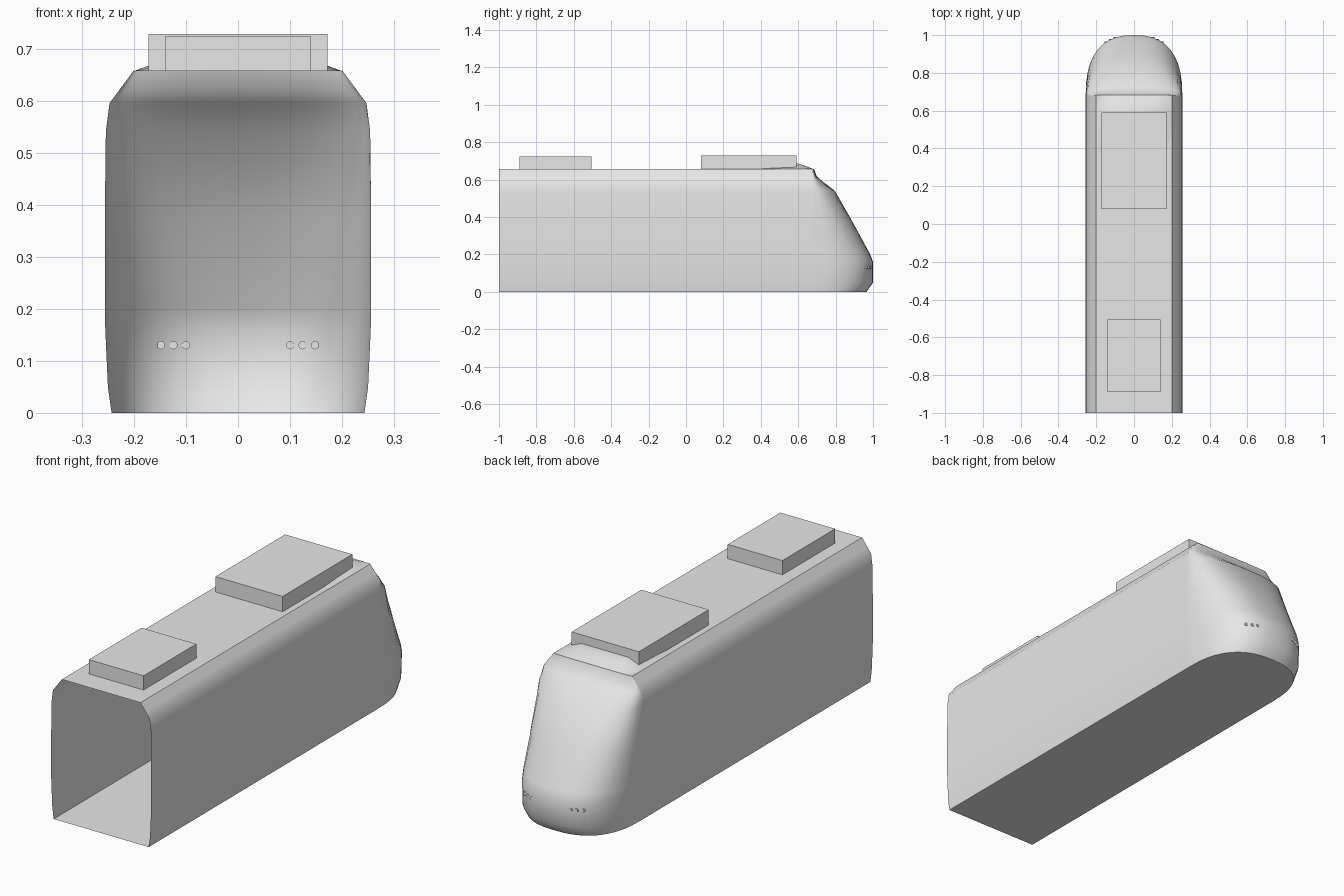
import bpy, bmesh, math

cube = bpy.data.objects.get("Cube")
if cube:
    bpy.data.objects.remove(cube, do_unlink=True)

grey = bpy.data.materials.new("light_grey")
grey.use_nodes = True
grey.diffuse_color = (0.8, 0.8, 0.8, 1)
grey.node_tree.nodes["Principled BSDF"].inputs["Base Color"].default_value = (0.8, 0.8, 0.8, 1)

# Height, half width and nose reach of each level, from floor to roof
LEVELS = [(0, 0.243, 0.965), (0.05, 0.25, 1.0), (0.16, 0.255, 1.0),
          (0.2, 0.256, 0.985), (0.37, 0.256, 0.893), (0.54, 0.254, 0.796),
          (0.595, 0.247, 0.725), (0.622, 0.227, 0.698), (0.657, 0.201, 0.684)]
REAR, JOIN, ROOF = -1.0, 0.68, 0.657


def finish(name, bm, angle=None):
    bmesh.ops.recalc_face_normals(bm, faces=bm.faces)
    mesh = bpy.data.meshes.new(name)
    bm.to_mesh(mesh)
    bm.free()
    mesh.materials.append(grey)
    obj = bpy.data.objects.new(name, mesh)
    bpy.context.collection.objects.link(obj)
    if angle:
        bpy.ops.object.select_all(action='DESELECT')
        obj.select_set(True)
        bpy.context.view_layer.objects.active = obj
        bpy.ops.object.shade_smooth_by_angle(angle=math.radians(angle))
    return obj


def loft(bm, rows, closed=False):
    """Skin a list of point rows and return the vertex rows."""
    rings = [[bm.verts.new(p) for p in row] for row in rows]
    for a, b in zip(rings, rings[1:]):
        n = len(a)
        for i in range(n if closed else n - 1):
            j = (i + 1) % n
            bm.faces.new((a[i], a[j], b[j], b[i]))
    return rings


def box(name, half_width, y0, y1, top):
    bm = bmesh.new()
    bmesh.ops.create_cube(bm, size=1)
    for v in bm.verts:
        v.co = (v.co.x * 2 * half_width, y1 if v.co.y > 0 else y0,
                top if v.co.z > 0 else ROOF)
    return finish(name, bm)


# Hollow body tube, open at the rear
section = [(w, z) for z, w, _ in LEVELS] + [(-w, z) for z, w, _ in reversed(LEVELS)]
bm = bmesh.new()
loft(bm, [[(x, y, z) for x, z in section] for y in (REAR, JOIN)], closed=True)
finish("body_shell", bm, 40)


# Rounded nose with sloping windscreen
def plan_arc(z, w, tip, steps=20):
    row = []
    for i in range(steps + 1):
        a = math.pi * i / steps
        c, s = math.cos(a), max(math.sin(a), 0)
        row.append((math.copysign(abs(c) ** 0.8, c) * w,
                    JOIN + (tip - JOIN) * s ** 0.8, z))
    return row


bm = bmesh.new()
rings = loft(bm, [plan_arc(*level) for level in LEVELS])
bm.faces.new(rings[0])
bm.faces.new(rings[-1])
finish("nose", bm, 50)

# Roof equipment boxes
box("front_roof_box", 0.172, 0.08, 0.59, 0.728)
box("rear_roof_box", 0.14, -0.89, -0.505, 0.723)

# Low fairing rising from the roof ahead of the front box
rows = []
for y, rise in ((0.38, 0), (0.48, 0.018), (0.59, 0.031), (0.63, 0.02), (JOIN, 0)):
    rows.append([(x, y, ROOF + rise * f) for x, f in
                 ((-0.2, 0), (-0.17, 0.35), (-0.12, 1), (0.12, 1), (0.17, 0.35), (0.2, 0))])
bm = bmesh.new()
loft(bm, rows)
finish("roof_fairing", bm, 60)

# Small lamps low on the nose, mirrored left and right
for side, label in ((1, "left"), (-1, "right")):
    for i in range(3):
        x = 0.1 + 0.024 * i
        y = JOIN + 0.32 * (1 - (x / 0.255) ** 2.5) ** 0.4
        bm = bmesh.new()
        bmesh.ops.create_cone(bm, cap_ends=True, segments=12, radius1=0.008,
                              radius2=0.008, depth=0.009)
        lamp = finish(f"{label}_lamp_{i + 1}", bm, 40)
        lamp.location = (side * x, y - 0.002, 0.13)
        lamp.rotation_euler = (math.pi / 2, 0, 0)
